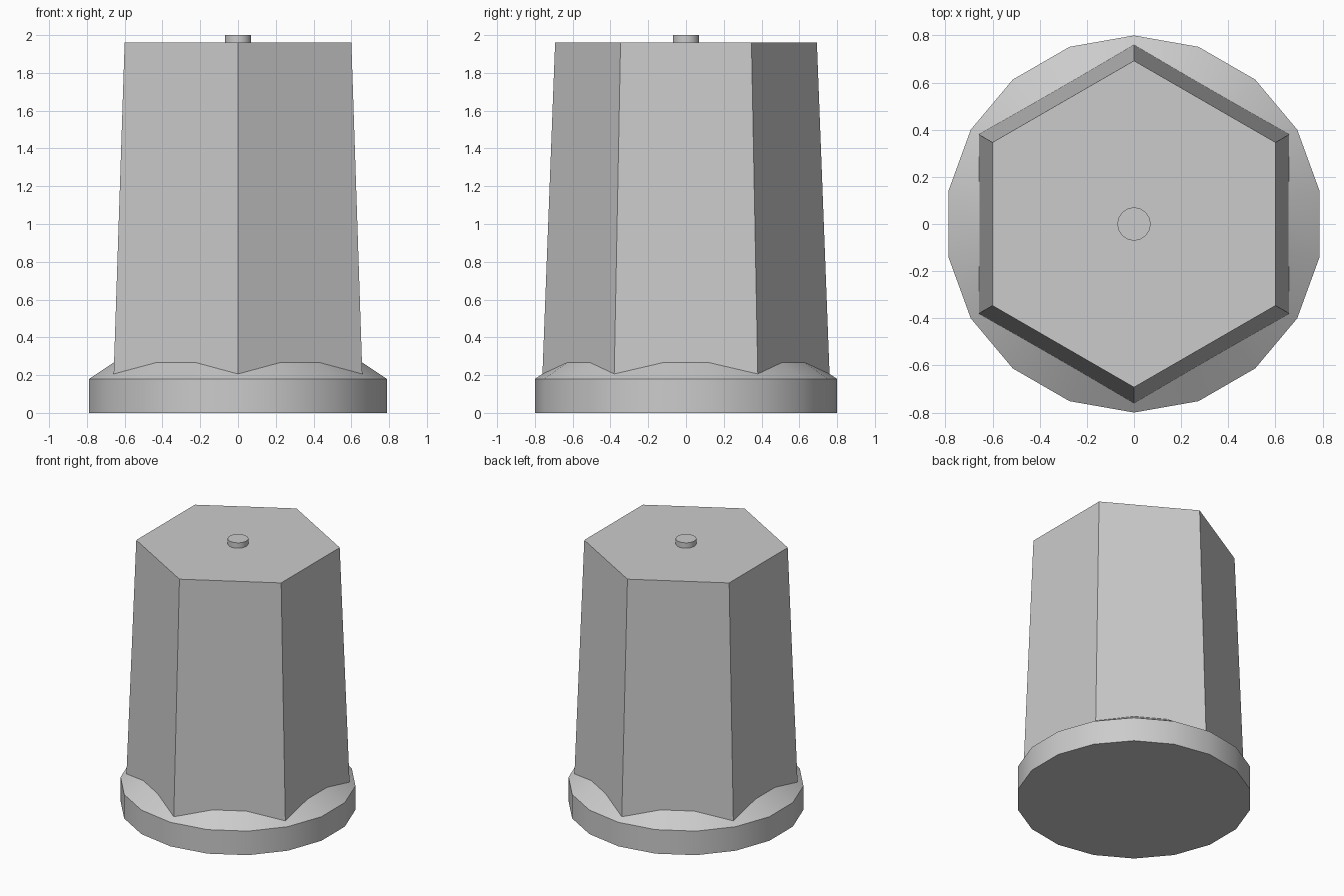
import bpy, bmesh, math

if "Cube" in bpy.data.objects:
    bpy.data.objects.remove(bpy.data.objects["Cube"])


def lathe(name, sides, profile, smooth=False):
    """Closed solid from (radius, z) rings, with a corner facing +y."""
    bm = bmesh.new()
    rings = []
    for r, z in profile:
        rings.append([bm.verts.new((r * math.cos(a), r * math.sin(a), z))
                      for a in (math.pi / 2 + 2 * math.pi * i / sides
                                for i in range(sides))])
    bm.faces.new(rings[0][::-1])
    bm.faces.new(rings[-1])
    for low, high in zip(rings, rings[1:]):
        for i in range(sides):
            j = (i + 1) % sides
            bm.faces.new((low[i], low[j], high[j], high[i]))
    mesh = bpy.data.meshes.new(name)
    bm.to_mesh(mesh)
    bm.free()
    obj = bpy.data.objects.new(name, mesh)
    bpy.context.collection.objects.link(obj)
    if smooth:
        bpy.ops.object.select_all(action='DESELECT')
        obj.select_set(True)
        bpy.context.view_layer.objects.active = obj
        bpy.ops.object.shade_smooth_by_angle(angle=math.radians(30))
    return obj


# Round flange with a sloped shoulder that runs into the hexagonal body
lathe("flange", 18, [(0.80, 0), (0.80, 0.18), (0.655, 0.275)], smooth=True)

# Tapered hexagonal body, seated in the flange
lathe("hex_body", 6, [(0.761, 0.18), (0.693, 1.96)])

# Small round pip in the middle of the top
lathe("top_pip", 32, [(0.07, 1.95), (0.07, 2.0)], smooth=True)
